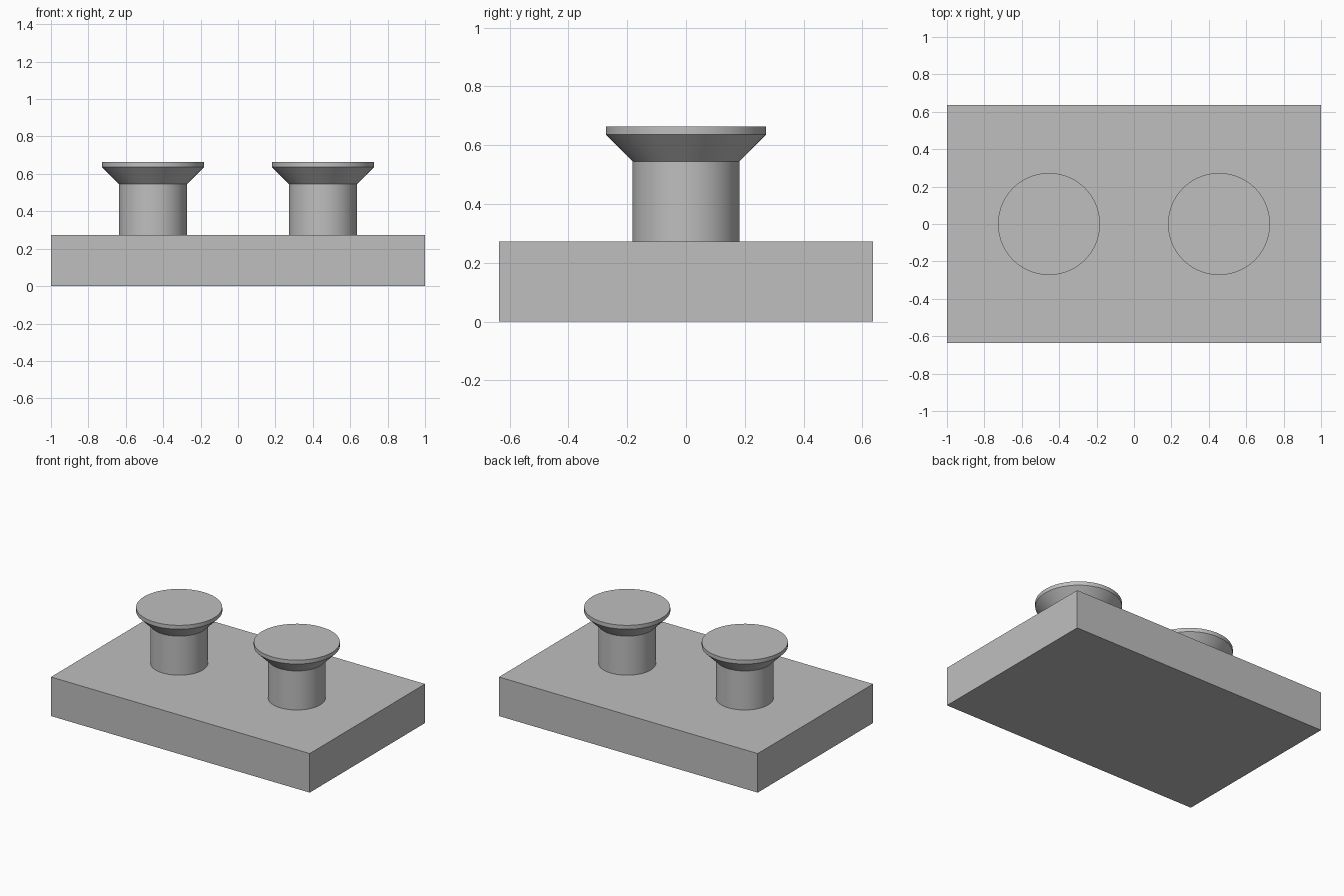
import bpy, bmesh, math

cube = bpy.data.objects.get("Cube")
if cube:
    bpy.data.objects.remove(cube, do_unlink=True)

UNIT = 1 / 11      # the plate is 22 x 14 x 3 units
SEGMENTS = 64

grey = bpy.data.materials.new("plain_grey")
grey.use_nodes = True
colour = (0.52, 0.52, 0.52, 1)
grey.diffuse_color = colour
grey.node_tree.nodes["Principled BSDF"].inputs["Base Color"].default_value = colour


def add_object(name, bm, location):
    bmesh.ops.recalc_face_normals(bm, faces=bm.faces)
    mesh = bpy.data.meshes.new(name)
    bm.to_mesh(mesh)
    bm.free()
    mesh.materials.append(grey)
    obj = bpy.data.objects.new(name, mesh)
    obj.location = location
    bpy.context.collection.objects.link(obj)
    return obj


def turned(name, profile, location):
    """Closed solid of revolution from (radius, height) pairs."""
    bm = bmesh.new()
    rings = []
    for r, z in profile:
        angles = [math.tau * i / SEGMENTS for i in range(SEGMENTS)]
        rings.append([bm.verts.new((r * math.cos(a), r * math.sin(a), z)) for a in angles])
    for low, high in zip(rings, rings[1:]):
        for i in range(SEGMENTS):
            j = (i + 1) % SEGMENTS
            bm.faces.new((low[i], low[j], high[j], high[i]))
    bm.faces.new(rings[0][::-1])
    bm.faces.new(rings[-1])
    obj = add_object(name, bm, location)
    bpy.ops.object.select_all(action='DESELECT')
    obj.select_set(True)
    bpy.context.view_layer.objects.active = obj
    bpy.ops.object.shade_smooth_by_angle(angle=math.radians(30))


# Rectangular base plate
bm = bmesh.new()
bmesh.ops.create_cube(bm, size=1)
bmesh.ops.scale(bm, vec=(22 * UNIT, 14 * UNIT, 3 * UNIT), verts=bm.verts)
add_object("base_plate", bm, (0, 0, 1.5 * UNIT))

# Two posts, each with a flared head and a thin rim
post = [(2, 0), (2, 3), (3, 4), (3, 4.3)]
profile = [(r * UNIT, z * UNIT) for r, z in post]
for side, x in (("right", -5), ("left", 5)):
    turned(f"{side}_flared_post", profile, (x * UNIT, 0, 3 * UNIT))
